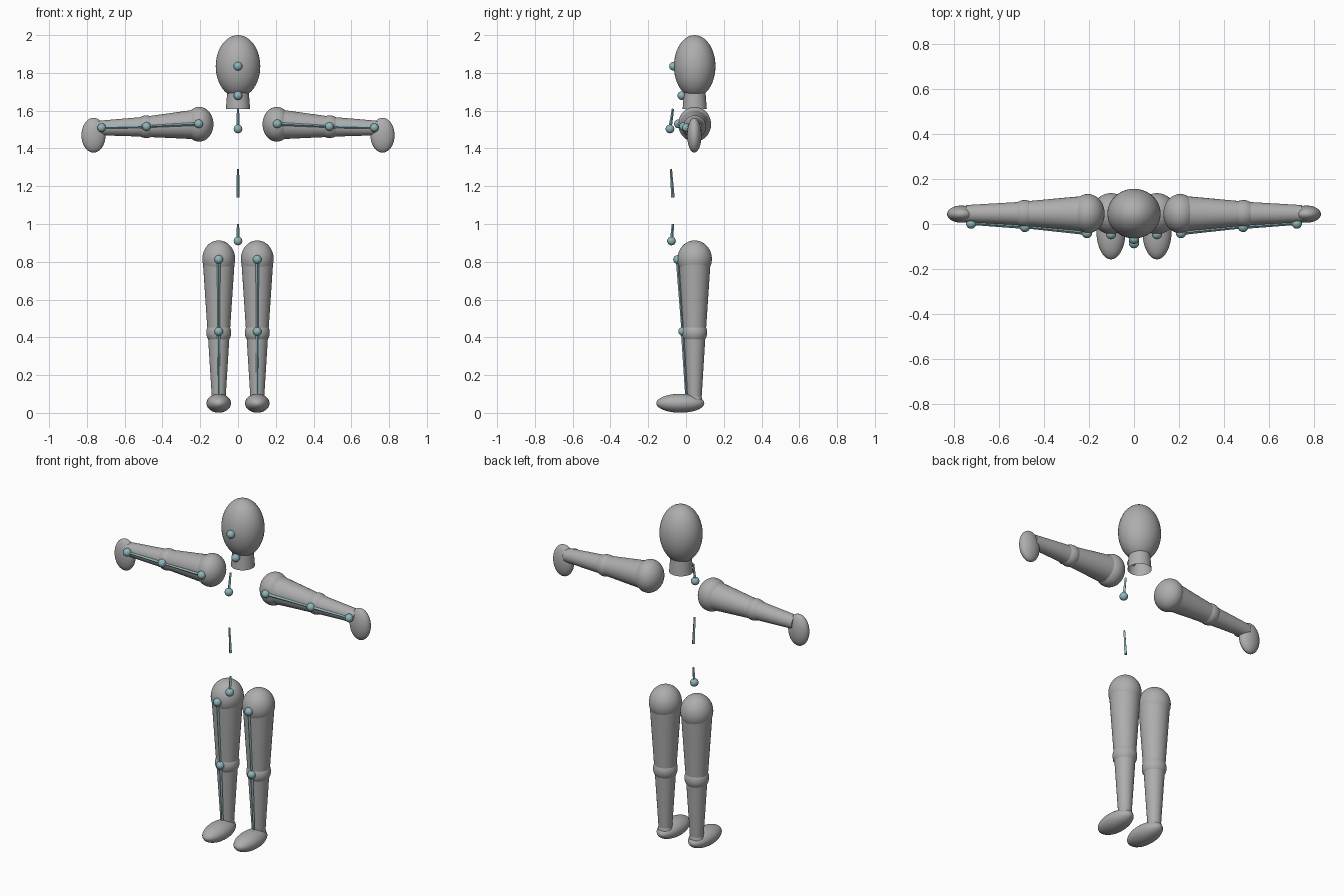
import bpy
import math
from mathutils import Vector

cube = bpy.data.objects.get("Cube")
if cube:
    bpy.data.objects.remove(cube, do_unlink=True)


def make_material(name, colour):
    mat = bpy.data.materials.new(name)
    mat.use_nodes = True
    mat.diffuse_color = colour
    mat.node_tree.nodes["Principled BSDF"].inputs["Base Color"].default_value = colour
    return mat


GREY = make_material("light grey", (0.42, 0.42, 0.42, 1))
TEAL = make_material("pale teal", (0.27, 0.47, 0.50, 1))
DEPTH = 0.046  # y of the body axis


def finish(name, mat, smooth):
    ob = bpy.context.object
    ob.name = name
    ob.data.materials.append(mat)
    if smooth:
        bpy.ops.object.shade_smooth_by_angle(angle=math.radians(40))
    return ob


def ball(name, centre, radii, mat=GREY, segments=40, rings=24):
    bpy.ops.mesh.primitive_uv_sphere_add(segments=segments, ring_count=rings, location=centre)
    ob = finish(name, mat, True)
    ob.scale = radii
    return ob


def tube(name, start, end, r1, r2, mat=GREY, sides=32, cap="NGON", smooth=True):
    a, b = Vector(start), Vector(end)
    bpy.ops.mesh.primitive_cone_add(vertices=sides, radius1=r1, radius2=r2,
                                    depth=(b - a).length, location=(a + b) / 2,
                                    end_fill_type=cap)
    ob = finish(name, mat, smooth)
    ob.rotation_euler = (b - a).to_track_quat("Z", "Y").to_euler()
    return ob


def joint(name, centre):
    return ball(name, centre, (0.023,) * 3, TEAL, 20, 12)


def bone(name, start, end):
    return tube(name, start, end, 0.009, 0.006, TEAL, 4, "NGON", False)


# Head and open neck
ball("head", (0, DEPTH, 1.835), (0.118, 0.11, 0.165))
tube("neck", (0, DEPTH, 1.61), (0, DEPTH, 1.74), 0.064, 0.054, cap="NOTHING")

# Spine markers
for name, y, z in [("head_joint", -0.066, 1.835), ("neck_joint", -0.022, 1.68),
                   ("chest_joint", -0.085, 1.503), ("pelvis_joint", -0.077, 0.91)]:
    joint(name, (0, y, z))
bone("chest_bone", (0, -0.085, 1.503), (0, -0.069, 1.61))
bone("spine_bone", (0, -0.069, 1.14), (0, -0.08, 1.29))
bone("pelvis_bone", (0, -0.077, 0.91), (0, -0.069, 1.0))

for side, s in (("left", 1), ("right", -1)):
    # Arm
    shoulder = (s * 0.205, DEPTH, 1.528)
    elbow = (s * 0.485, DEPTH, 1.515)
    wrist = (s * 0.745, DEPTH, 1.508)
    ball(side + "_shoulder", shoulder, (0.075, 0.087, 0.092))
    tube(side + "_upper_arm", shoulder, elbow, 0.08, 0.054)
    ball(side + "_elbow", elbow, (0.06,) * 3)
    tube(side + "_forearm", elbow, wrist, 0.053, 0.038)
    ball(side + "_hand", (s * 0.765, DEPTH - 0.002, 1.47), (0.064, 0.038, 0.092))

    # Arm skeleton
    points = [(s * 0.208, -0.04, 1.53), (s * 0.484, -0.013, 1.516), (s * 0.722, 0.002, 1.51)]
    for name, p in zip(("shoulder", "elbow", "wrist"), points):
        joint(side + "_" + name + "_joint", p)
    bone(side + "_upper_arm_bone", points[0], points[1])
    bone(side + "_forearm_bone", points[1], points[2])

    # Leg
    x = s * 0.102
    hip, knee, ankle = (x, DEPTH, 0.815), (x, DEPTH, 0.425), (x, DEPTH, 0.07)
    ball(side + "_hip", hip, (0.087, 0.091, 0.098))
    tube(side + "_thigh", hip, knee, 0.085, 0.059)
    ball(side + "_knee", knee, (0.066,) * 3)
    tube(side + "_shin", knee, ankle, 0.058, 0.036)
    ball(side + "_ankle", ankle, (0.04,) * 3)
    ball(side + "_foot", (x, -0.03, 0.051), (0.065, 0.127, 0.05))

    # Leg skeleton
    points = [(x, -0.045, 0.812), (x, -0.018, 0.431), (x, 0.003, 0.07)]
    for name, p in zip(("hip", "knee"), points):
        joint(side + "_" + name + "_joint", p)
    bone(side + "_thigh_bone", points[0], points[1])
    bone(side + "_shin_bone", points[1], points[2])
